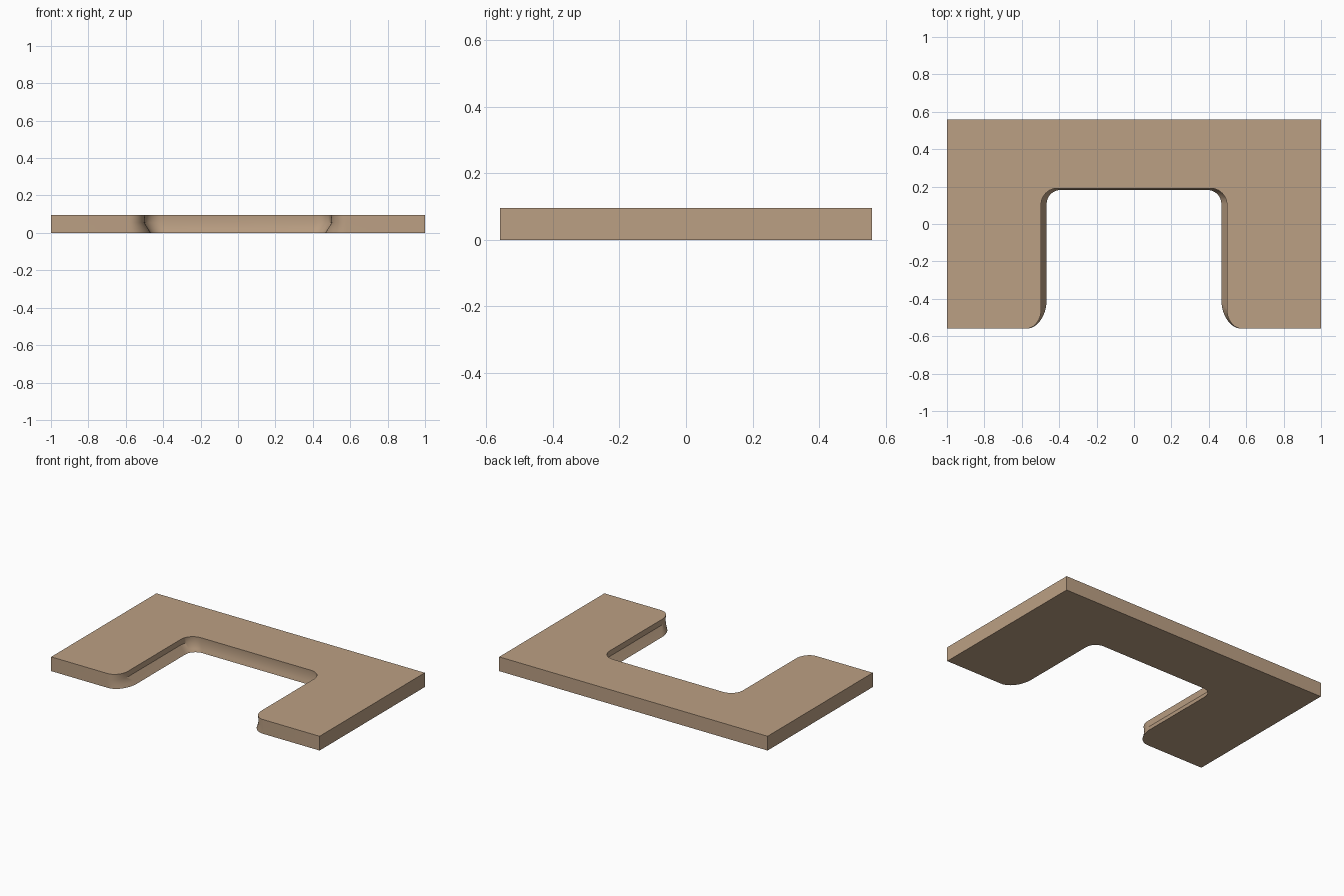
import bpy, bmesh
from math import sin, cos, pi

if "Cube" in bpy.data.objects:
    bpy.data.objects.remove(bpy.data.objects["Cube"])

HALF_W, HALF_D, SEG = 1.0, 0.56, 12


def arc(cx, cy, rx, ry, a0, a1):
    return [(cx + rx * cos(a0 + (a1 - a0) * i / SEG),
             cy + ry * sin(a0 + (a1 - a0) * i / SEG)) for i in range(SEG + 1)]


def outline(wall, back, r, front_rx, front_ry):
    """Closed U outline; wall/back place the cut-out, r rounds its corners."""
    half = [(HALF_W, HALF_D), (HALF_W, -HALF_D)]
    # rounded toe of the leg
    half += arc(wall + front_rx, -HALF_D + front_ry, front_rx, front_ry, 1.5 * pi, pi)
    # rounded inside corner of the cut-out
    half += arc(wall - r, back - r, r, r, 0, pi / 2)
    return half + [(-x, y) for x, y in reversed(half)]


# Cut-out wall: slight waist near the top, flaring out at the bottom
levels = [
    (0.0, outline(0.467, 0.182, 0.075, 0.11, 0.155)),
    (0.022, outline(0.481, 0.187, 0.082, 0.10, 0.135)),
    (0.055, outline(0.501, 0.194, 0.09, 0.08, 0.10)),
    (0.096, outline(0.497, 0.191, 0.088, 0.083, 0.10)),
]

bm = bmesh.new()
rings = [[bm.verts.new((x, y, z)) for x, y in pts] for z, pts in levels]
for low, high in zip(rings, rings[1:]):
    for i in range(len(low)):
        j = (i + 1) % len(low)
        bm.faces.new((low[i], low[j], high[j], high[i]))
bm.faces.new(rings[0])
bm.faces.new(rings[-1])
bmesh.ops.recalc_face_normals(bm, faces=bm.faces)
# Split the concave caps cleanly
bmesh.ops.triangulate(bm, faces=[f for f in bm.faces if len(f.verts) > 4])

mesh = bpy.data.meshes.new("u_shaped_desktop")
bm.to_mesh(mesh)
bm.free()
desktop = bpy.data.objects.new("u_shaped_desktop", mesh)
bpy.context.collection.objects.link(desktop)

# Wood colour
wood = bpy.data.materials.new("wood")
wood.diffuse_color = (0.50, 0.35, 0.23, 1)
wood.use_nodes = True
wood.node_tree.nodes["Principled BSDF"].inputs["Base Color"].default_value = wood.diffuse_color
mesh.materials.append(wood)

bpy.context.view_layer.objects.active = desktop
desktop.select_set(True)
bpy.ops.object.shade_smooth_by_angle(angle=0.6)
